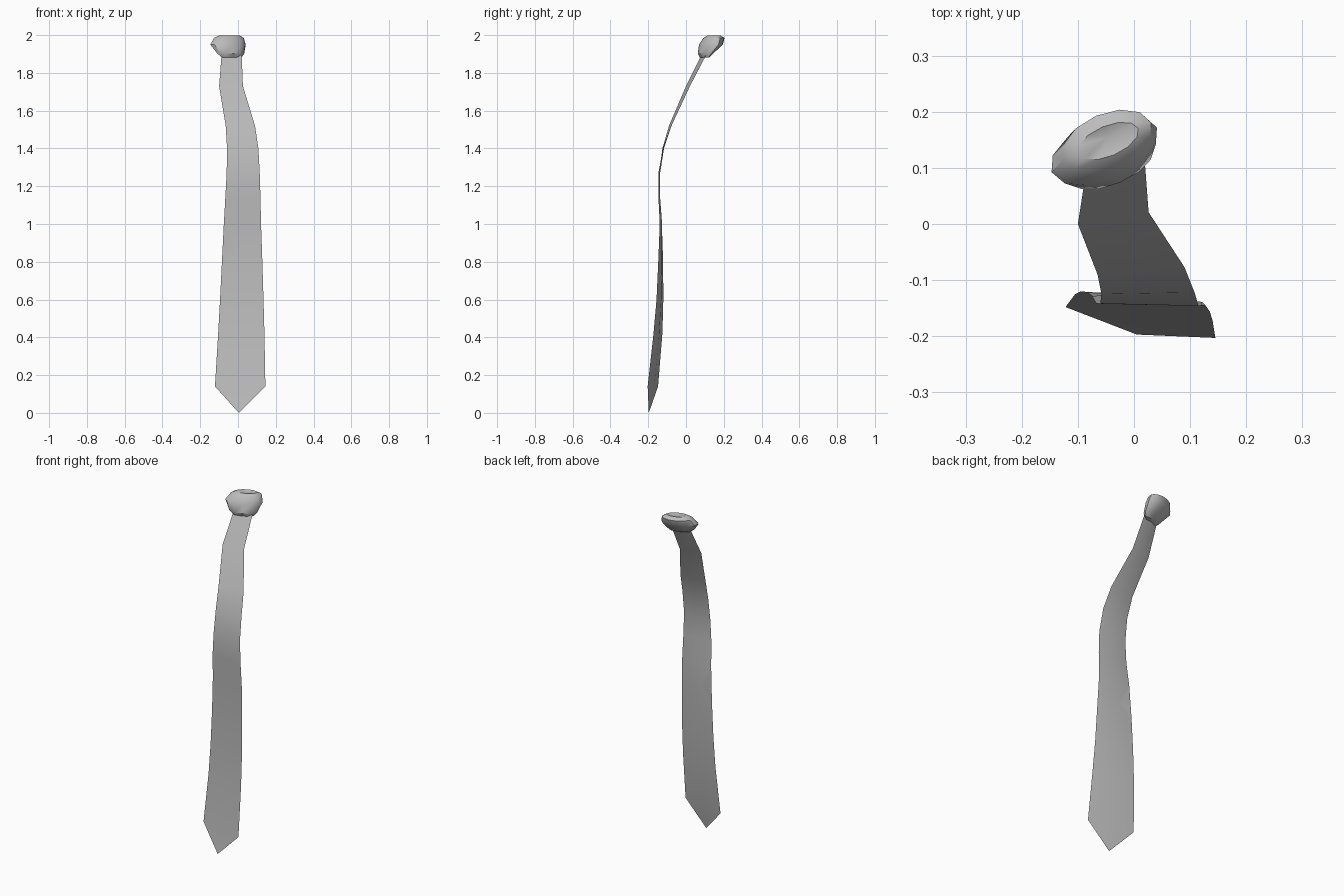
import bpy, bmesh, math
from mathutils import Vector

cube = bpy.data.objects.get("Cube")
if cube:
    bpy.data.objects.remove(cube, do_unlink=True)

# Single cloth colour
cloth = bpy.data.materials.new("grey cloth")
cloth.use_nodes = True
colour = (0.5, 0.5, 0.5, 1)
cloth.diffuse_color = colour
cloth.node_tree.nodes["Principled BSDF"].inputs["Base Color"].default_value = colour


def finish(bm, name, angle):
    """Turn a bmesh into a smooth-shaded object that keeps its sharp edges."""
    bmesh.ops.recalc_face_normals(bm, faces=bm.faces)
    mesh = bpy.data.meshes.new(name)
    bm.to_mesh(mesh)
    bm.free()
    mesh.materials.append(cloth)
    obj = bpy.data.objects.new(name, mesh)
    bpy.context.collection.objects.link(obj)
    bpy.ops.object.select_all(action="DESELECT")
    obj.select_set(True)
    bpy.context.view_layer.objects.active = obj
    bpy.ops.object.shade_smooth_by_angle(angle=math.radians(angle))


# Blade: flat front, slightly padded back, gently twisted and widening downward
# each row: height, then x and y of the two edges
rows = [
    (0.14, -0.122, -0.148, 0.145, -0.203),
    (0.42, -0.105, -0.125, 0.140, -0.172),
    (0.60, -0.095, -0.120, 0.135, -0.156),
    (0.80, -0.085, -0.121, 0.129, -0.147),
    (1.00, -0.075, -0.128, 0.122, -0.139),
    (1.14, -0.067, -0.142, 0.119, -0.146),
    (1.27, -0.060, -0.142, 0.115, -0.146),
    (1.40, -0.058, -0.125, 0.108, -0.122),
    (1.52, -0.065, -0.090, 0.090, -0.077),
    (1.73, -0.100, 0.000, 0.026, 0.021),
    (1.91, -0.086, 0.090, 0.019, 0.115),
]
bm = bmesh.new()
tip = bm.verts.new((0.005, -0.197, 0))
previous = None
for z, xa, ya, xb, yb in rows:
    a, b = Vector((xa, ya, z)), Vector((xb, yb, z))
    padding = Vector((0, 0.007, 0))
    row = [bm.verts.new(p) for p in (a, b, (a + b) / 2 + padding)]
    for i in range(3):
        j = (i + 1) % 3
        if previous:
            bm.faces.new((previous[i], previous[j], row[j], row[i]))
        else:
            bm.faces.new((tip, row[j], row[i]))
    previous = row
bm.faces.new(previous)
finish(bm, "tie_blade", 35)

# Knot: stacked oval rings, turned about z and leaning back, with a dished top
# each ring: centre x, centre y, height, half length, half depth
rings = [
    (-0.033, 0.098, 1.882, 0.056, 0.014),
    (-0.038, 0.103, 1.902, 0.077, 0.032),
    (-0.053, 0.132, 1.950, 0.102, 0.054),
    (-0.048, 0.148, 1.985, 0.085, 0.049),
    (-0.046, 0.148, 1.999, 0.058, 0.027),
]
SIDES = 12
turn = math.radians(23)
bm = bmesh.new()
loops = []
for cx, cy, z, rx, ry in rings:
    loop = []
    for i in range(SIDES):
        t = math.tau * i / SIDES
        u, v = rx * math.cos(t), ry * math.sin(t)
        loop.append(bm.verts.new((cx + u * math.cos(turn) - v * math.sin(turn),
                                  cy + u * math.sin(turn) + v * math.cos(turn), z)))
    loops.append(loop)
for low, high in zip(loops, loops[1:]):
    for i in range(SIDES):
        j = (i + 1) % SIDES
        bm.faces.new((low[i], low[j], high[j], high[i]))
bm.faces.new(loops[0][::-1])
dish = bm.verts.new((-0.046, 0.155, 1.99))
for i in range(SIDES):
    bm.faces.new((loops[-1][i], loops[-1][(i + 1) % SIDES], dish))
finish(bm, "tie_knot", 40)
